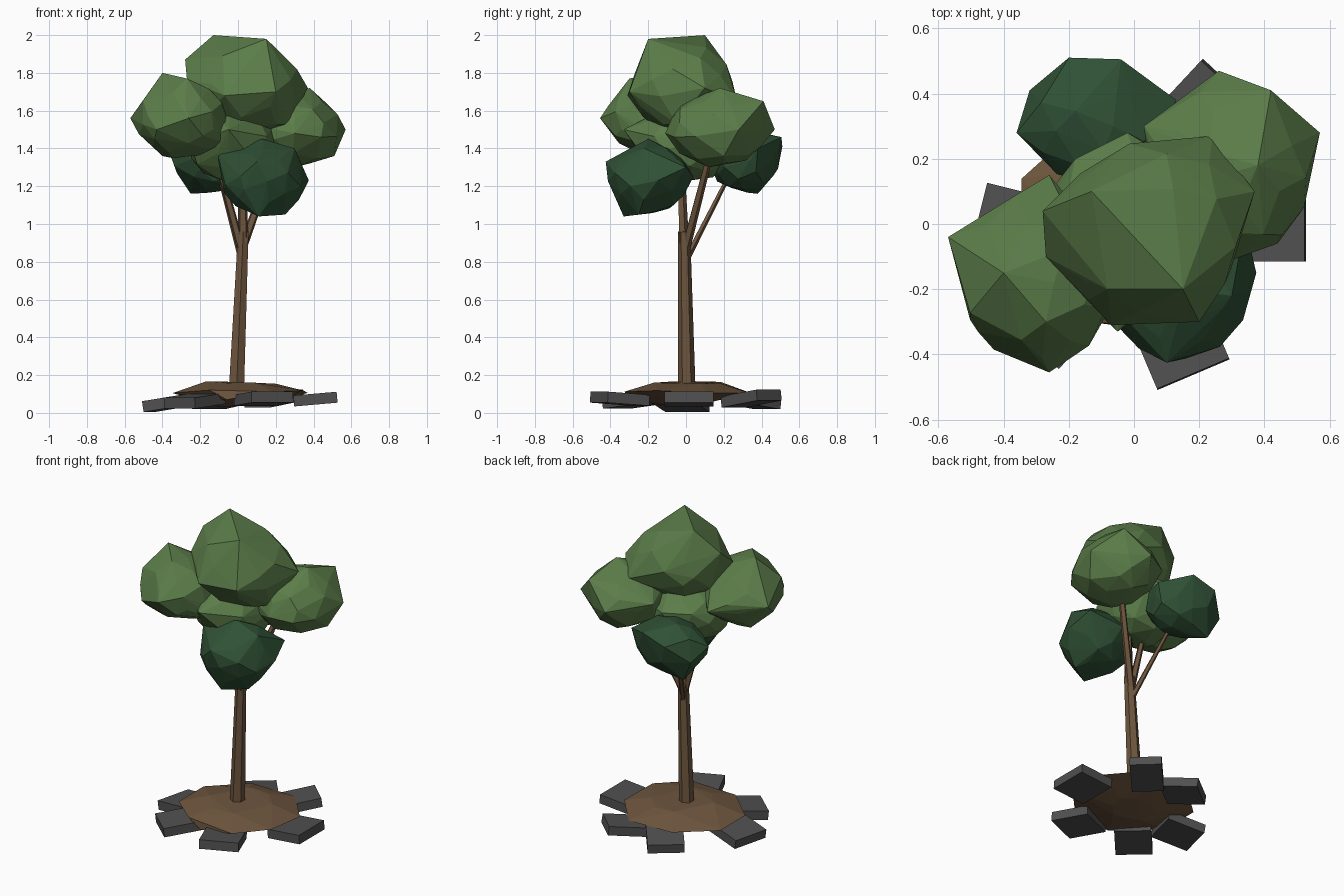
import bpy
import bmesh
import math
import random
from mathutils import Vector, Matrix

random.seed(4)

cube = bpy.data.objects.get("Cube")
if cube:
    bpy.data.objects.remove(cube, do_unlink=True)


def material(name, rgb):
    mat = bpy.data.materials.new(name)
    mat.use_nodes = True
    colour = (*rgb, 1)
    mat.diffuse_color = colour
    bsdf = next(n for n in mat.node_tree.nodes if n.type == 'BSDF_PRINCIPLED')
    bsdf.inputs["Base Color"].default_value = colour
    bsdf.inputs["Roughness"].default_value = 0.9
    return mat


LEAF = material("leaf green", (0.105, 0.205, 0.067))
DARK_LEAF = material("dark leaf green", (0.029, 0.082, 0.036))
BARK = material("bark brown", (0.155, 0.092, 0.048))
STONE = material("stone grey", (0.08, 0.08, 0.08))


def finish(name, bm, mat):
    bmesh.ops.recalc_face_normals(bm, faces=bm.faces)
    mesh = bpy.data.meshes.new(name)
    bm.to_mesh(mesh)
    bm.free()
    mesh.materials.append(mat)
    obj = bpy.data.objects.new(name, mesh)
    bpy.context.collection.objects.link(obj)
    return obj


def faceted_hull(name, points, mat):
    """Wrap the points in flat facets."""
    bm = bmesh.new()
    for p in points:
        bm.verts.new(p)
    bmesh.ops.convex_hull(bm, input=bm.verts)
    loose = [v for v in bm.verts if not v.link_faces]
    bmesh.ops.delete(bm, geom=loose, context='VERTS')
    return finish(name, bm, mat)


def foliage(name, low, high, mat, corners, count=44):
    """Uneven faceted clump of leaves with a few prominent corners."""
    low, high = Vector(low), Vector(high)
    centre, half = (low + high) / 2, (high - low) / 2
    points = list(corners)
    for i in range(count):
        z = 1 - (2 * i + 1) / count
        angle = i * math.pi * (3 - math.sqrt(5)) + random.uniform(-0.2, 0.2)
        flat = math.sqrt(1 - z * z)
        way = Vector((flat * math.cos(angle), flat * math.sin(angle), z))
        points.append(centre + half * way * random.uniform(0.91, 0.99))
    faceted_hull(name, points, mat)


def limb(name, start, end, r_start, r_end, sides=6):
    """Tapered straight limb between two points."""
    start, end = Vector(start), Vector(end)
    axis = end - start
    bm = bmesh.new()
    bmesh.ops.create_cone(bm, cap_ends=True, segments=sides, radius1=r_start,
                          radius2=r_end, depth=axis.length)
    turn = Vector((0, 0, 1)).rotation_difference(axis).to_matrix().to_4x4()
    bm.transform(Matrix.Translation((start + end) / 2) @ turn)
    return finish(name, bm, BARK)


# Foliage clumps
foliage("crown_foliage", (-0.26, -0.31, 1.47), (0.35, 0.26, 1.98), LEAF, (
    (-0.13, 0.1, 2.0), (0.15, -0.2, 1.98), (0.24, 0.27, 1.65),
    (0.37, 0.1, 1.72), (0.2, -0.3, 1.7), (-0.07, -0.31, 1.68),
    (-0.28, 0.04, 1.87), (-0.27, -0.1, 1.76), (0.27, -0.05, 1.53)))
foliage("right_foliage", (-0.55, -0.44, 1.34), (-0.04, 0.09, 1.78), LEAF, (
    (-0.57, -0.04, 1.56), (-0.4, -0.15, 1.8), (-0.26, -0.455, 1.56),
    (-0.43, -0.385, 1.5), (-0.13, -0.34, 1.5), (-0.27, -0.3, 1.77),
    (-0.4, -0.1, 1.36), (-0.04, -0.2, 1.42), (-0.26, 0.15, 1.52),
    (-0.36, 0.09, 1.57)))
foliage("left_foliage", (0.04, -0.11, 1.3), (0.56, 0.45, 1.71), LEAF, (
    (0.57, 0.28, 1.5), (0.26, 0.47, 1.5), (0.42, 0.41, 1.65),
    (0.38, 0.18, 1.72), (0.44, -0.06, 1.46), (0.3, -0.11, 1.48),
    (0.03, 0.3, 1.55), (0.3, 0.12, 1.3), (0.51, 0.2, 1.36)))
foliage("middle_foliage", (-0.28, -0.27, 1.21), (0.22, 0.27, 1.65), LEAF, (
    (-0.18, 0.2, 1.5), (-0.02, 0.28, 1.5), (-0.05, -0.33, 1.5)))
foliage("front_dark_foliage", (-0.1, -0.42, 1.04), (0.37, 0.03, 1.44), DARK_LEAF, (
    (0.13, -0.2, 1.45), (0.375, -0.15, 1.23), (0.1, -0.425, 1.33),
    (-0.11, -0.2, 1.38), (0.3, -0.22, 1.4), (0.25, -0.25, 1.05),
    (0.11, -0.33, 1.04), (0.12, 0.04, 1.25), (0.34, 0.0, 1.3),
    (-0.06, -0.3, 1.24)))
foliage("back_dark_foliage", (-0.35, 0.11, 1.16), (0.13, 0.5, 1.51), DARK_LEAF, (
    (-0.04, 0.505, 1.46), (-0.2, 0.51, 1.41), (-0.36, 0.28, 1.37),
    (-0.25, 0.38, 1.16), (0.13, 0.38, 1.4), (-0.32, 0.41, 1.3)))

# Trunk and branches
limb("trunk", (-0.01, 0.005, 0.08), (0.028, -0.01, 0.96), 0.047, 0.032)
limb("back_branch", (0.02, 0.0, 0.81), (-0.11, 0.25, 1.3), 0.018, 0.011, 5)
limb("left_branch", (0.025, 0.0, 0.88), (0.22, 0.14, 1.42), 0.025, 0.018, 5)
limb("right_branch", (0.02, -0.01, 0.86), (-0.14, -0.04, 1.45), 0.024, 0.014, 5)
limb("middle_branch", (0.028, -0.012, 0.9), (0.02, -0.03, 1.35), 0.028, 0.02, 5)

# Soil mound: hull of three uneven rings and a low front lip
SIDES = 8
soil = [(-0.06, -0.31, 0.07)]
for radius, height in ((0.13, 0.045), (0.38, 0.115), (0.2, 0.16)):
    for i in range(SIDES):
        angle = math.tau * (i + 0.5 + random.uniform(-0.12, 0.12)) / SIDES
        r = radius * random.uniform(0.95, 1.03)
        z = height + random.uniform(-0.015, 0.01)
        soil.append((0.02 + r * math.cos(angle), 0.01 + 0.95 * r * math.sin(angle), z))
faceted_hull("soil_mound", soil, BARK)

# Ring of flat stones: centre, radial and sideways size, outward angle, tilt
STONES = (
    ((0.41, 0.015, 0.073), (0.23, 0.26), 0, 5),
    ((0.19, 0.345, 0.076), (0.26, 0.19), 47, 8),
    ((-0.09, 0.345, 0.064), (0.23, 0.22), 128, -8),
    ((-0.36, -0.02, 0.052), (0.24, 0.24), 166, -9),
    ((-0.23, -0.28, 0.064), (0.24, 0.22), 228, -6),
    ((0.135, -0.35, 0.075), (0.24, 0.24), 293, 4),
)
for number, (centre, size, angle, tilt) in enumerate(STONES, 1):
    bm = bmesh.new()
    bmesh.ops.create_cube(bm, size=1)
    bm.transform(Matrix.Diagonal((*size, 0.058, 1)))
    turn = Matrix.Rotation(math.radians(angle), 4, 'Z')
    lean = Matrix.Rotation(math.radians(-tilt), 4, 'Y')
    bm.transform(Matrix.Translation(centre) @ turn @ lean)
    finish(f"border_stone_{number}", bm, STONE)
